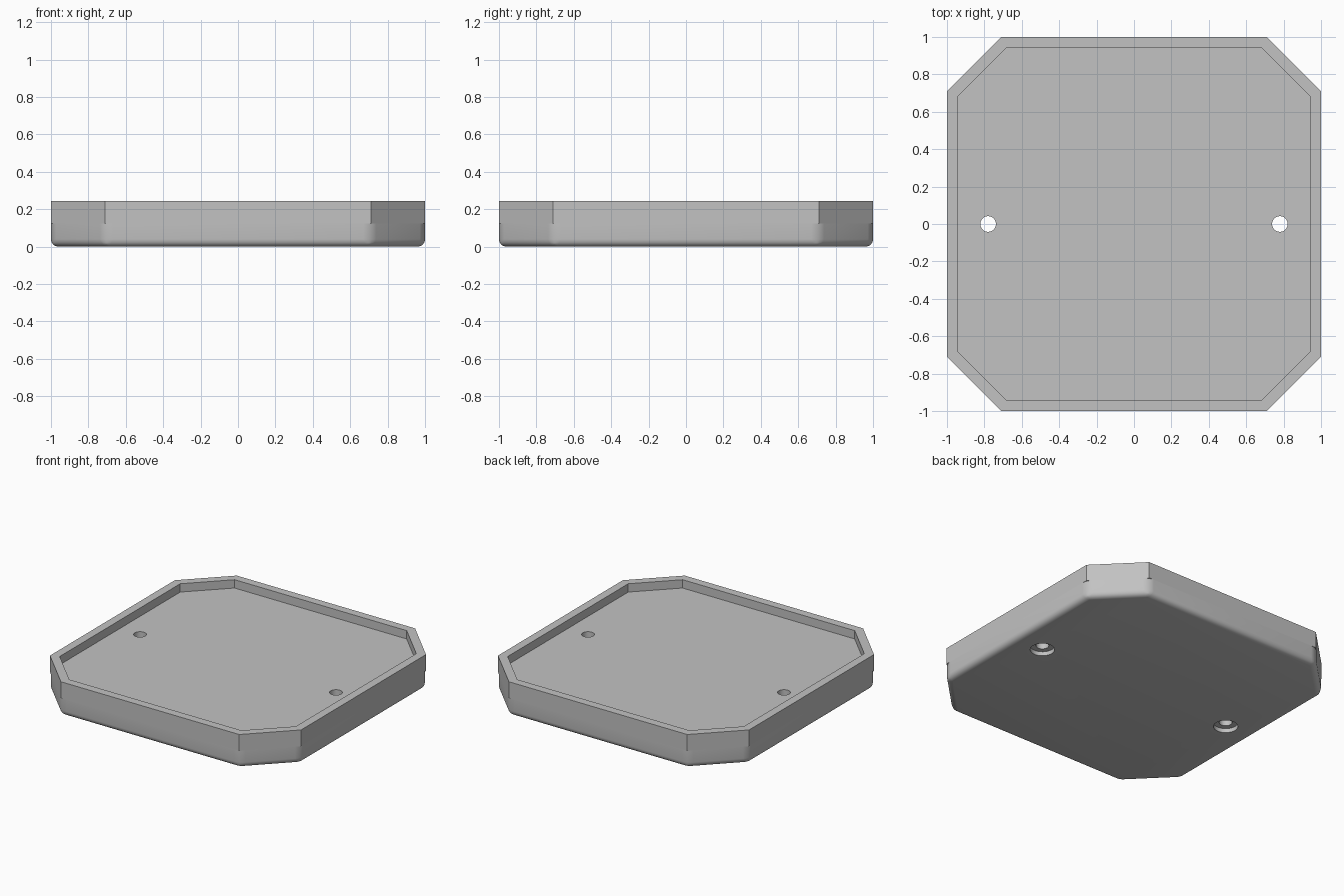
import bpy
import bmesh

if "Cube" in bpy.data.objects:
    bpy.data.objects.remove(bpy.data.objects["Cube"])

BASE_TOP, RIM_TOP, FLOOR = 0.125, 0.243, 0.183
SIDE, CORNER, WALL, FILLET = 1.0, 0.71, 0.06, 0.04

# Plain grey plastic
grey = bpy.data.materials.new("grey plastic")
grey.use_nodes = True
colour = (0.54, 0.54, 0.54, 1)
grey.diffuse_color = colour
grey.node_tree.nodes["Principled BSDF"].inputs["Base Color"].default_value = colour


def raise_face(bm, face, height):
    """Extrude a horizontal face vertically and return the new cap."""
    cap = bmesh.ops.extrude_face_region(bm, geom=[face])
    top = next(g for g in cap["geom"] if isinstance(g, bmesh.types.BMFace))
    for v in top.verts:
        v.co.z = height
    if face.is_valid:
        bm.faces.remove(face)
    return top


# Octagonal lid: base slab, stepped rim, shallow inner floor
bm = bmesh.new()
S, C = SIDE, CORNER
outline = [(S, -C), (S, C), (C, S), (-C, S), (-S, C), (-S, -C), (-C, -S), (C, -S)]
ring = [bm.verts.new((x, y, 0)) for x, y in outline]
bottom = bm.faces.new(ring[::-1])
top_ring = [bm.verts.new((x, y, BASE_TOP)) for x, y in outline]
for i in range(8):
    j = (i + 1) % 8
    bm.faces.new((ring[i], ring[j], top_ring[j], top_ring[i]))
cap = bm.faces.new(top_ring)
for level in (RIM_TOP, FLOOR):
    bmesh.ops.inset_region(bm, faces=[cap], thickness=WALL, use_even_offset=True)
    cap = raise_face(bm, cap, level)

# Rounded underside and outer corners
soft = {e for v in ring for e in v.link_edges}
bmesh.ops.bevel(bm, geom=list(soft), offset=FILLET, offset_type='OFFSET',
                segments=6, profile=0.5, affect='EDGES')
bmesh.ops.recalc_face_normals(bm, faces=bm.faces)
mesh = bpy.data.meshes.new("lid")
bm.to_mesh(mesh)
bm.free()
lid = bpy.data.objects.new("lid", mesh)
bpy.context.collection.objects.link(lid)
mesh.materials.append(grey)


def drill(x, radius, z_low, z_high):
    """Cut a vertical round hole into the lid."""
    bpy.ops.mesh.primitive_cylinder_add(vertices=32, radius=radius, depth=z_high - z_low,
                                        location=(x, 0, (z_low + z_high) / 2))
    cutter = bpy.context.object
    cutter.name = "hole_cutter"
    cutter.hide_render = True
    cutter.data.materials.append(grey)
    cut = lid.modifiers.new("hole", 'BOOLEAN')
    cut.operation, cut.solver, cut.object = 'DIFFERENCE', 'EXACT', cutter
    bpy.context.view_layer.objects.active = lid
    bpy.ops.object.modifier_apply(modifier=cut.name)
    bpy.data.objects.remove(cutter)


# Two screw holes with a wider recess underneath
for x in (-0.78, 0.78):
    drill(x, 0.08, -0.1, 0.03)
    drill(x, 0.042, -0.1, 0.4)

bpy.ops.object.select_all(action='DESELECT')
lid.select_set(True)
bpy.context.view_layer.objects.active = lid
bpy.ops.object.shade_smooth_by_angle(angle=0.6)
